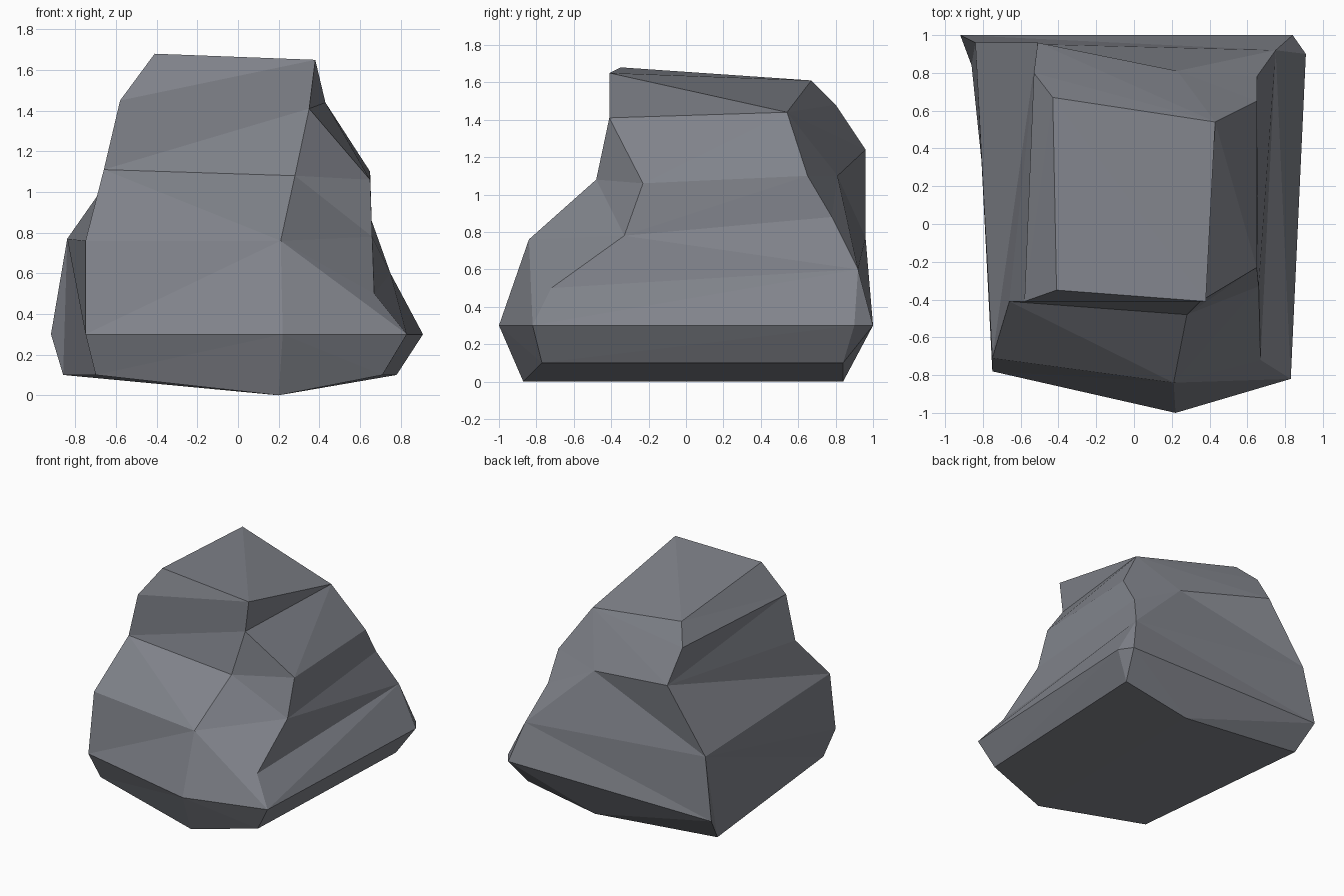
import bpy
import bmesh

default_cube = bpy.data.objects.get("Cube")
if default_cube:
    bpy.data.objects.remove(default_cube, do_unlink=True)

# Single stone colour
stone = bpy.data.materials.new("slate_grey")
stone.use_nodes = True
colour = (0.22, 0.23, 0.26, 1)
stone.diffuse_color = colour
stone.node_tree.nodes["Principled BSDF"].inputs["Base Color"].default_value = colour

# Ridge lines running from the base up to the summit
front_left = [(-.7, -.7, .1), (-.75, -.78, .3), (-.75, -.71, .76),
              (-.66, -.41, 1.11), (-.58, -.41, 1.45), (-.41, -.35, 1.68)]
front_middle = [(.2, -.87, 0), (.22, -1, .3), (.21, -.84, .76),
                (.28, -.48, 1.08), (.35, -.41, 1.41), (.38, -.41, 1.65)]
back_right = [(.78, .84, .1), (.91, .9, .3), (.75, .92, .6),
              (.65, .78, .88), (.65, .65, 1.1), (.43, .54, 1.44)]
summit_corner = back_right[-1]
front_right = [(.71, -.77, .1), (.83, -.82, .3), (.67, -.72, .5),
               (.66, -.33, .78), (.65, -.23, 1.06), summit_corner]
back_middle = [(.2, .84, 0), (.84, 1, .3), back_right[2],
               (.23, .81, 1.1), summit_corner]
back_left = [(-.86, .84, .1), (-.92, 1, .3), (-.84, .96, .77),
             (-.51, .96, 1.24), (-.53, .8, 1.48), (-.43, .67, 1.61)]

bm = bmesh.new()
shared = {}


def corner(point):
    """Return the shared vertex at a point."""
    if point not in shared:
        shared[point] = bm.verts.new(point)
    return shared[point]


def facet(*points):
    """Add a facet, skipping any that collapse to a line."""
    if len(set(points)) == len(points):
        bm.faces.new([corner(p) for p in points])


def panel(left, right, steps):
    """Zip two ridges with triangles; each step climbs the left or right one."""
    i = j = 0
    for step in steps:
        if step == "L":
            facet(left[i], right[j], left[i + 1])
            i += 1
        else:
            facet(left[i], right[j], right[j + 1])
            j += 1


# Rock walls, going round from the front
panel(front_left, front_middle, "RLRLLRRLRL")
panel(front_middle, front_right, "LRLRRLRLRL")
panel(front_right, back_right, "RLRLLRRLR")
panel(back_right, back_middle, "RLLRRLLL")
panel(back_middle, back_left, "RLLRLRLRR")
panel(back_left[:1] + back_left[2:], front_left, "LRRLRRLLR")
facet(*back_left[:3])

# Summit cap
facet(front_left[-1], front_middle[-1], back_left[-1])
facet(front_middle[-1], summit_corner, back_left[-1])

# Keel-shaped underside
facet(front_left[0], back_left[0], back_middle[0], front_middle[0])
facet(front_middle[0], back_middle[0], back_right[0], front_right[0])

bmesh.ops.recalc_face_normals(bm, faces=bm.faces[:])
mesh = bpy.data.meshes.new("rock")
bm.to_mesh(mesh)
bm.free()
mesh.materials.append(stone)
rock = bpy.data.objects.new("rock", mesh)
bpy.context.collection.objects.link(rock)
